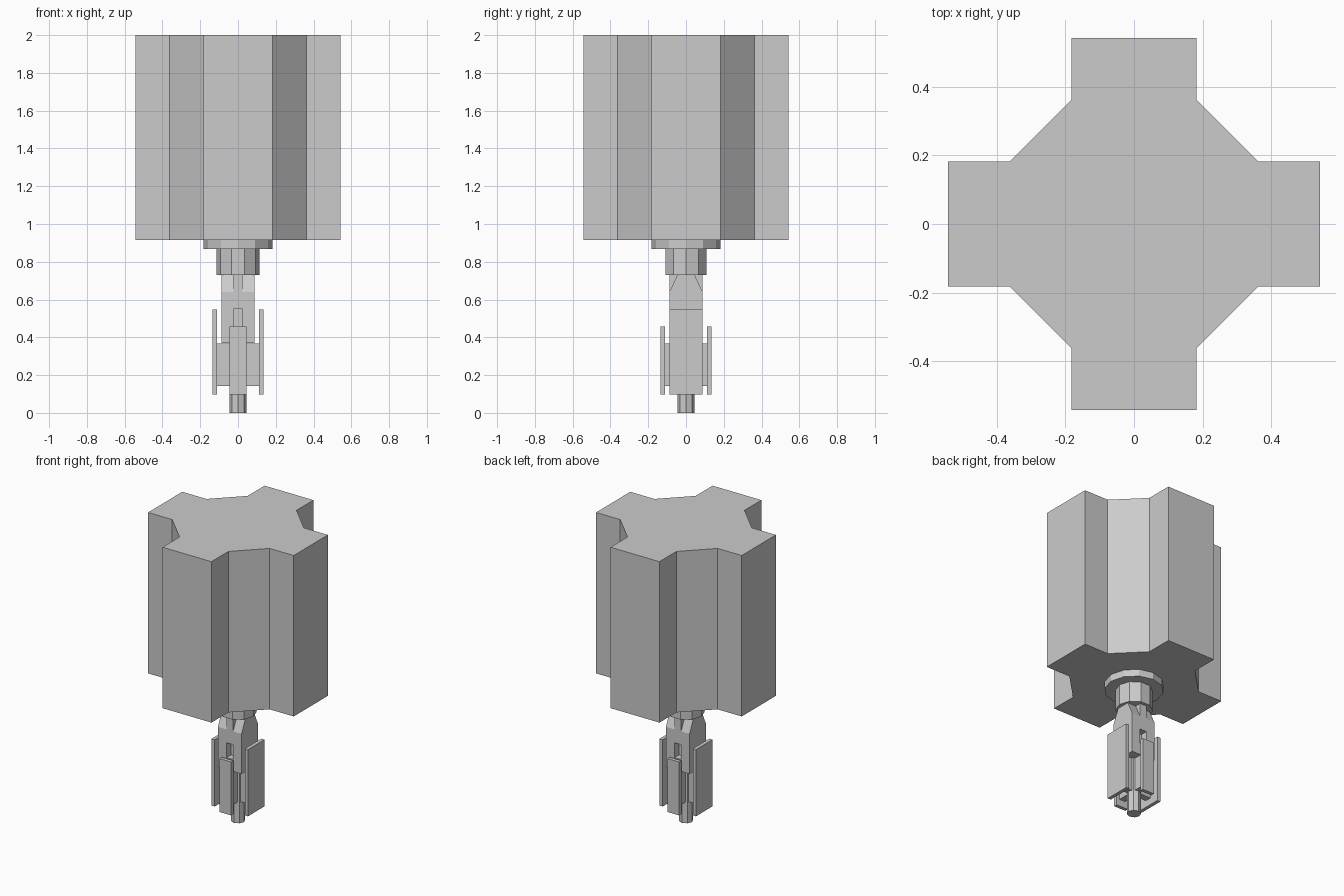
import bpy, bmesh
from math import pi, cos, sin

if "Cube" in bpy.data.objects:
    bpy.data.objects.remove(bpy.data.objects["Cube"])


def mesh_object(name, bm):
    bmesh.ops.recalc_face_normals(bm, faces=bm.faces)
    me = bpy.data.meshes.new(name)
    bm.to_mesh(me)
    bm.free()
    ob = bpy.data.objects.new(name, me)
    bpy.context.collection.objects.link(ob)
    return ob


def extrude(name, points, vector):
    """Extrude a closed 3D polygon along a vector."""
    bm = bmesh.new()
    face = bm.faces.new([bm.verts.new(p) for p in points])
    new = bmesh.ops.extrude_face_region(bm, geom=[face])['geom']
    bmesh.ops.translate(bm, vec=vector,
                        verts=[v for v in new if isinstance(v, bmesh.types.BMVert)])
    return mesh_object(name, bm)


def box(name, x0, x1, y0, y1, z0, z1):
    pts = [(x0, y0, z0), (x1, y0, z0), (x1, y1, z0), (x0, y1, z0)]
    return extrude(name, pts, (0, 0, z1 - z0))


def prism(name, r, sides, z0, z1):
    pts = [(r * cos(2 * pi * i / sides), r * sin(2 * pi * i / sides), z0)
           for i in range(sides)]
    return extrude(name, pts, (0, 0, z1 - z0))


# Cross-shaped head with sloped inner corners
A, B, C = 0.182, 0.363, 0.543
quarter = [(C, -A), (C, A), (B, A), (A, B)]
outline = []
for k in range(4):
    c, s = round(cos(k * pi / 2)), round(sin(k * pi / 2))
    outline += [(x * c - y * s, x * s + y * c, 0.915) for x, y in quarter]
extrude("head", outline, (0, 0, 1.085))

# Collar, neck and central pin
prism("collar", 0.182, 12, 0.868, 0.915)
prism("neck", 0.114, 10, 0.73, 0.868)
prism("pin", 0.044, 8, 0.0, 0.45)

# Shank block, tapered front and back at the top
profile = [(-0.088, 0.37), (0.088, 0.37), (0.088, 0.64), (0.045, 0.732), (-0.045, 0.732), (-0.088, 0.64)]
shank = extrude("shank", [(-0.088, y, z) for y, z in profile], (0.176, 0, 0))

for s, side in ((-1, "a"), (1, "b")):
    def span(a, b):
        return sorted((s * a, s * b))

    # Window pockets in the front and back of the shank
    cutter = box("pocket_cutter_" + side, -0.025, 0.025, *span(0.04, 0.12), 0.45, 0.55)
    cutter.hide_render = True
    cutter.hide_set(True)
    mod = shank.modifiers.new("pocket", 'BOOLEAN')
    mod.operation = 'DIFFERENCE'
    mod.solver = 'EXACT'
    mod.object = cutter

    # Upright rib over the taper
    box("taper_rib_" + side, -0.025, 0.025, *span(0.03, 0.088), 0.64, 0.732)

    # Tall side plates, short front and back plates, and their webs
    box("side_plate_" + side, *span(0.112, 0.136), -0.088, 0.088, 0.097, 0.547)
    box("side_web_" + side, *span(0.03, 0.113), -0.022, 0.022, 0.143, 0.368)
    box("face_plate_" + side, -0.044, 0.044, *span(0.112, 0.136), 0.097, 0.457)
    box("face_web_" + side, -0.022, 0.022, *span(0.03, 0.113), 0.143, 0.368)
